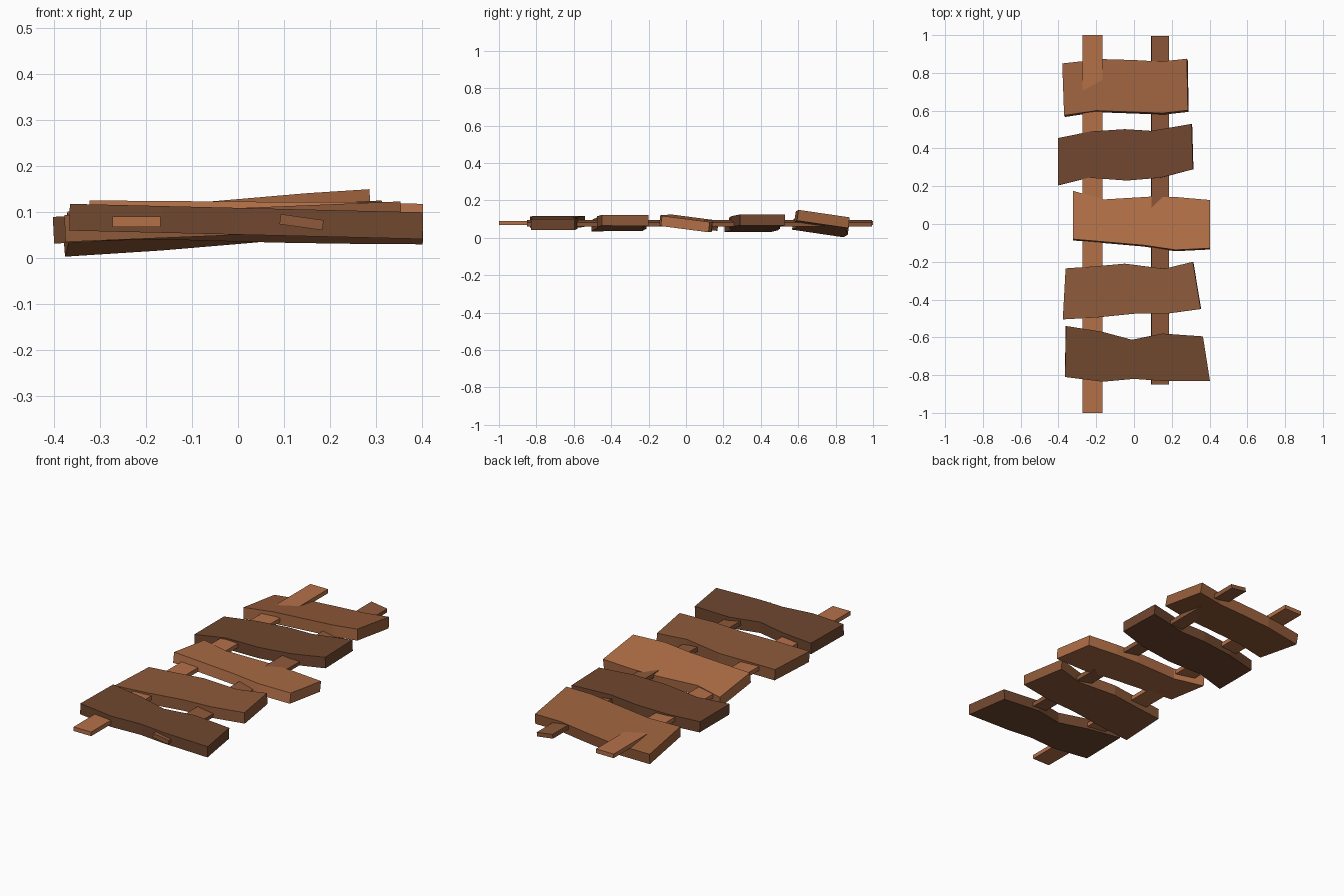
import bpy, bmesh
from math import radians
from mathutils import Vector

if "Cube" in bpy.data.objects:
    bpy.data.objects.remove(bpy.data.objects["Cube"])


def material(name, rgb):
    # sRGB bytes to linear colour
    m = bpy.data.materials.new(name)
    m.diffuse_color = [((c / 255 + 0.055) / 1.055) ** 2.4 for c in rgb] + [1]
    m.use_nodes = True
    m.node_tree.nodes["Principled BSDF"].inputs["Base Color"].default_value = m.diffuse_color
    return m


dark = material("dark_wood", (112, 71, 47))
mid = material("mid_wood", (142, 90, 58))
warm = material("warm_wood", (153, 95, 60))
light = material("light_wood", (180, 113, 73))


def finish(bm, name, mat):
    bmesh.ops.recalc_face_normals(bm, faces=bm.faces[:])
    me = bpy.data.meshes.new(name)
    bm.to_mesh(me)
    bm.free()
    me.materials.append(mat)
    ob = bpy.data.objects.new(name, me)
    bpy.context.collection.objects.link(ob)
    return ob


def plank(name, mat, back, front, height, sx, sy, thick=0.058):
    """Wavy-edged board; its top lies on the plane z = height + sx*x + sy*y."""
    bm = bmesh.new()
    down = Vector((sx, sy, -1)).normalized() * thick
    rings = []
    for b, f in zip(back, front):
        top = [Vector((x, y, height + sx * x + sy * y)) for x, y in (b, f)]
        rings.append([bm.verts.new(p) for p in
                      (top[0], top[1], top[1] + down, top[0] + down)])
    for r, s in zip(rings, rings[1:]):
        for i in range(4):
            j = (i + 1) % 4
            bm.faces.new((r[i], r[j], s[j], s[i]))
    bm.faces.new(rings[0])
    bm.faces.new(rings[-1])
    finish(bm, name, mat)


def rail(name, mat, x, z, width, thick, y0, y1, roll=0):
    bm = bmesh.new()
    bmesh.ops.create_cube(bm, size=1)
    bmesh.ops.scale(bm, vec=(width, y1 - y0, thick), verts=bm.verts[:])
    ob = finish(bm, name, mat)
    ob.location = (x, (y0 + y1) / 2, z)
    ob.rotation_euler.y = radians(roll)


# Long rails threaded through the planks
rail("left_rail", light, -0.22, 0.079, 0.104, 0.022, -1, 1)
rail("right_rail", mid, 0.138, 0.078, 0.094, 0.022, -0.85, 0.995, 8)

# Crooked cross planks, back to front
plank("plank_1", warm,
      [(-.38, .85), (-.17, .873), (0, .868), (.14, .86), (.28, .875)],
      [(-.37, .575), (-.2, .6), (0, .593), (.15, .587), (.285, .602)],
      0.214, 0.08, -0.145)
plank("plank_2", dark,
      [(-.402, .455), (-.23, .49), (-.05, .502), (.09, .493), (.305, .53)],
      [(-.402, .205), (-.24, .245), (-.04, .23), (.14, .245), (.312, .29)],
      0.1095, 0.05, 0)
plank("plank_3", light,
      [(-.322, .175), (-.16, .13), (.09, .145), (.23, .142), (.402, .127)],
      [(-.322, -.08), (-.17, -.093), (.05, -.112), (.22, -.137), (.402, -.128)],
      0.1086, -0.019, -0.13, 0.055)
plank("plank_4", mid,
      [(-.362, -.235), (-.22, -.225), (-.05, -.21), (.16, -.237), (.312, -.2)],
      [(-.377, -.505), (-.2, -.495), (0, -.475), (.17, -.475), (.353, -.45)],
      0.1085, 0.041, 0)
plank("plank_5", dark,
      [(-.36, -.54), (-.17, -.57), (-.01, -.613), (.15, -.58), (.365, -.595)],
      [(-.365, -.81), (-.165, -.835), (0, -.82), (.14, -.83), (.402, -.83)],
      0.109, -0.024, 0)
